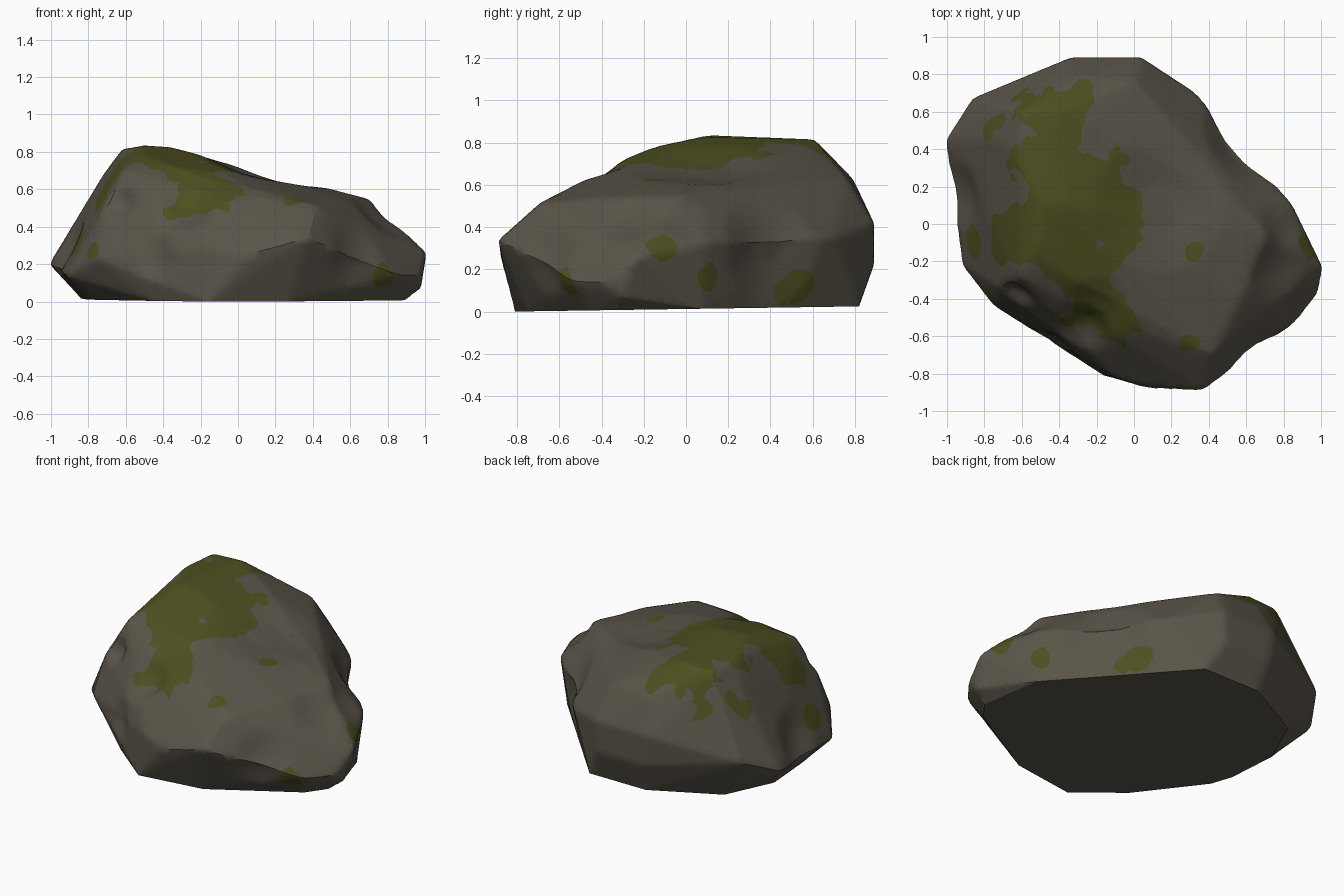
import bpy
import bmesh
from mathutils import Vector, noise

if "Cube" in bpy.data.objects:
    bpy.data.objects.remove(bpy.data.objects["Cube"], do_unlink=True)


def make_material(name, colour):
    material = bpy.data.materials.new(name)
    material.use_nodes = True
    material.diffuse_color = (*colour, 1)
    shader = material.node_tree.nodes["Principled BSDF"]
    shader.inputs["Base Color"].default_value = (*colour, 1)
    shader.inputs["Roughness"].default_value = 0.9
    return material


# Widest outline of the boulder, going round from the left end of the back
rim = [
    (-1.01, .45, .2), (-.87, .67, .3), (-.57, .79, .35), (-.34, .89, .42),
    (.04, .89, .42), (.33, .7, .35), (.55, .37, .3), (.85, .1, .33),
    (1.01, -.23, .26), (.98, -.38, .14), (.86, -.53, .14), (.6, -.67, .2),
    (.37, -.89, .34), (.08, -.88, .26), (-.1, -.82, .28), (-.4, -.6, .25),
    (-.76, -.43, .23), (-.92, -.22, .14), (-.92, .25, .3),
    (.98, -.31, .07), (-.31, .89, .22), (.03, .89, .22),
]

# Flat foot, inset under the outline; it rises a little towards the back
foot = [
    (-.84, .28), (-.7, .6), (-.28, .82), (.13, .82), (.82, .07), (.89, -.33),
    (.8, -.45), (.27, -.75), (-.16, -.81), (-.45, -.58), (-.62, -.36),
    (-.76, -.19), (-.81, -.05),
]

# Shoulders and ridge above the outline
crown = [
    (-.3, .79, .63), (0, .77, .62), (-.4, .61, .815), (-.27, .55, .79),
    (-.6, .6, .81), (-.67, .61, .69), (-.62, .35, .815), (-.5, .1, .835),
    (-.36, .1, .825), (-.52, -.15, .78), (-.4, -.25, .74), (-.42, -.42, .6),
    (-.61, -.28, .7), (-.72, -.34, .49), (-.7, -.1, .62), (-.72, .45, .68),
    (.38, .22, .625), (.22, .52, .6), (.71, -.05, .545), (.55, -.2, .57),
    (.57, -.4, .54), (.42, -.7, .51), (.15, -.62, .55), (-.08, -.6, .53),
    (.5, .3, .5),
]

# Hollows worn into the stone: centre, radius, depth
hollows = [
    ((.14, .1, .68), .36, .04), ((.58, .42, .3), .28, .05),
    ((.8, -.02, .46), .14, .02), ((-.95, .15, .3), .2, .035),
    ((-.62, -.36, .52), .1, .04), ((-.28, -.56, .5), .16, .05),
    ((-.2, -.46, .62), .2, .03), ((-.42, -.6, .22), .13, .03),
    ((.63, -.66, .25), .18, .03), ((.77, -.25, .45), .18, .025),
]

# Moss carpet on the crown, seen from above: centre, radius
carpet = [
    ((-.4, .56), .17), ((-.55, .6), .09), ((-.28, .66), .09),
    ((-.5, .33), .16), ((-.33, .2), .2), ((-.15, .2), .13),
    ((-.12, .03), .18), ((-.4, 0), .23), ((-.6, -.05), .15),
    ((-.3, -.22), .19), ((-.2, -.38), .11), ((-.1, -.5), .11),
    ((-.25, -.46), .1), ((-.02, -.53), .07), ((-.08, .37), .06),
]

# Loose moss spots: centre, radius
spots = [
    ((.33, -.15, .6), .05), ((.3, -.63, .52), .06), ((.93, -.11, .31), .07),
    ((.82, .1, .15), .06), ((.43, .55, .12), .09), ((.5, .47, .08), .06),
    ((-.78, .5, .56), .06), ((-.72, .55, .65), .05), ((-.87, -.1, .32), .09),
    ((-.72, -.12, .58), .1), ((-.77, -.38, .27), .05), ((.22, .24, .62), .03),
    ((-.35, -.5, .46), .05), ((.78, -.57, .13), .07),
]


def moss_amount(p):
    """Positive where moss covers the stone, negative on bare stone."""
    ragged = .08 * noise.noise(p * 8) + .04 * noise.noise(p * 19)
    on_top = max(r - (p.xy - Vector(c)).length for c, r in carpet)
    bare_patch = (p.xy - Vector((-.46, -.38))).length - .09
    on_top = min(on_top + ragged, p.z - .45, bare_patch + .3 * ragged)
    on_side = max(r - (p - Vector(c)).length for c, r in spots)
    return max(on_top, on_side + .4 * ragged)


# Boulder body: a hull over the outline, foot and crown
bm = bmesh.new()
sole = [(x, y, .012 + .015 * y) for x, y in foot]
for point in rim + sole + crown:
    bm.verts.new(point)
bmesh.ops.convex_hull(bm, input=bm.verts[:])
bmesh.ops.delete(bm, geom=[v for v in bm.verts if not v.link_faces], context="VERTS")

# Refine the facets evenly
for step in range(8):
    long_edges = [e for e in bm.edges if e.calc_length() > .05]
    if not long_edges:
        break
    bmesh.ops.subdivide_edges(bm, edges=long_edges, cuts=1)
    bmesh.ops.triangulate(bm, faces=[f for f in bm.faces if len(f.verts) > 3])

# Wear the hollows in and soften the edges, leaving the underside flat
bm.normal_update()
worn = [v for v in bm.verts if v.co.z > .03]
for v in worn:
    push = 0
    for centre, radius, depth in hollows:
        near = max(0, 1 - (v.co - Vector(centre)).length / radius)
        push += depth * min(1, near * 1.5)
    v.co -= v.normal * push
bmesh.ops.smooth_vert(bm, verts=worn, factor=.5,
                      use_axis_x=True, use_axis_y=True, use_axis_z=True)

# Cut the ragged moss border into the surface
amount = {v: moss_amount(v.co) for v in bm.verts}
border = []
for e in bm.edges[:]:
    a, b = e.verts
    if amount[a] * amount[b] < 0:
        t = amount[a] / (amount[a] - amount[b])
        border.append(bmesh.utils.edge_split(e, a, min(.95, max(.05, t)))[1])
bmesh.ops.connect_verts(bm, verts=border)
for v in border:
    amount[v] = 0
for f in bm.faces:
    f.material_index = int(sum(amount[v] for v in f.verts) > 0)
bmesh.ops.triangulate(bm, faces=[f for f in bm.faces if len(f.verts) > 3])
bmesh.ops.recalc_face_normals(bm, faces=bm.faces[:])

mesh = bpy.data.meshes.new("mossy_boulder")
bm.to_mesh(mesh)
bm.free()
mesh.materials.append(make_material("grey brown stone", (.102, .09, .067)))
mesh.materials.append(make_material("olive moss", (.077, .079, .015)))
boulder = bpy.data.objects.new("mossy_boulder", mesh)
bpy.context.collection.objects.link(boulder)
bpy.context.view_layer.objects.active = boulder
boulder.select_set(True)
bpy.ops.object.shade_smooth_by_angle(angle=.5)
